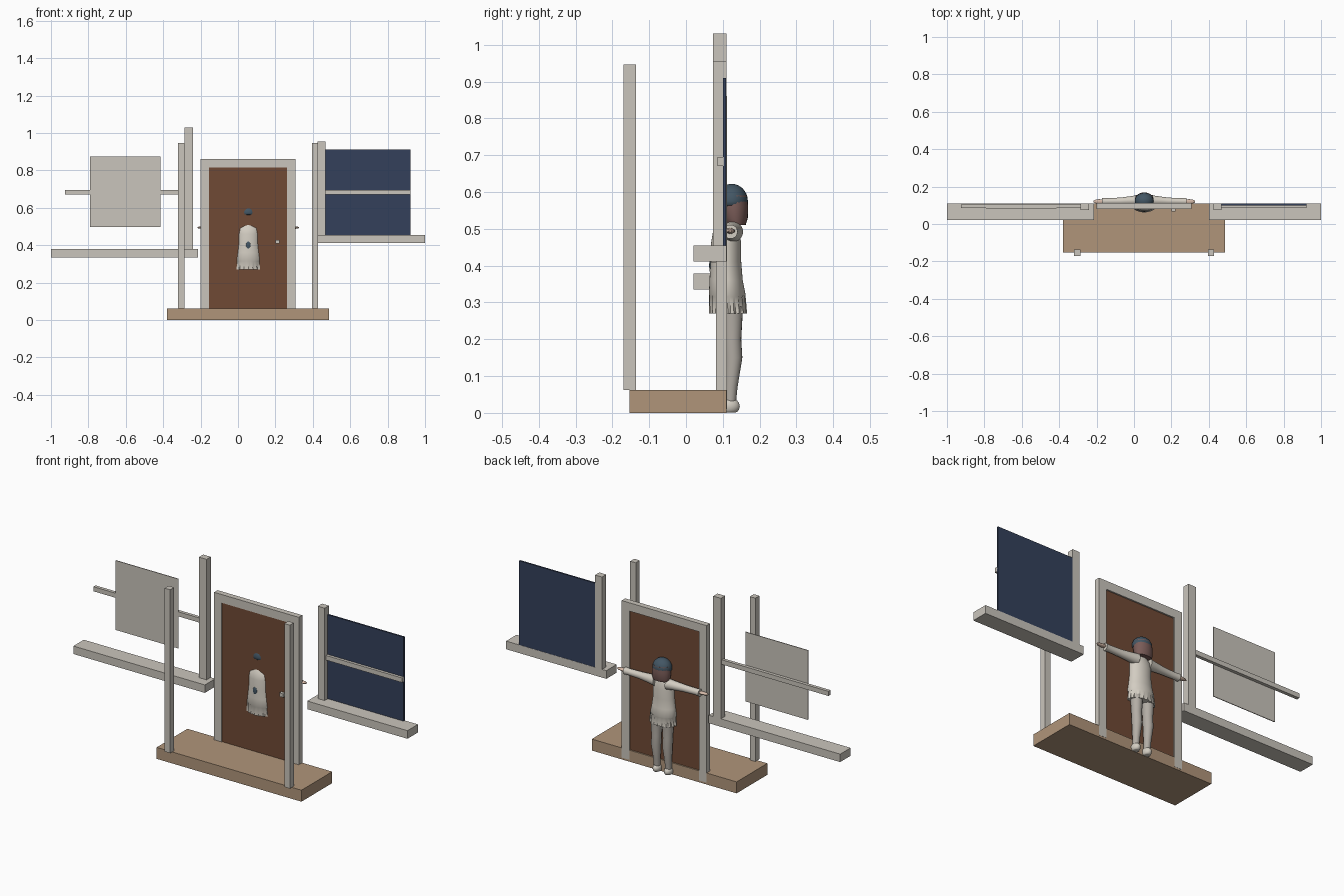
import bpy, bmesh, math
from mathutils import Vector

if "Cube" in bpy.data.objects:
    bpy.data.objects.remove(bpy.data.objects["Cube"], do_unlink=True)


def material(name, hexcode):
    rgb = [int(hexcode[i:i + 2], 16) / 255 for i in (0, 2, 4)]
    lin = [c / 12.92 if c < 0.04 else ((c + 0.055) / 1.055) ** 2.4 for c in rgb]
    m = bpy.data.materials.new(name)
    m.use_nodes = True
    m.diffuse_color = (*lin, 1)
    m.node_tree.nodes["Principled BSDF"].inputs["Base Color"].default_value = (*lin, 1)
    return m


STONE = material("pale stone", "CAC5BC")
WOOD = material("tan wood", "B0957A")
DOOR = material("brown door", "704A35")
NAVY = material("navy panel", "34405B")
CLOTH = material("cream cloth", "D3CDC2")
STOCKING = material("grey stocking", "B3ADA5")
CAP = material("slate cap", "435664")
HAIR = material("mauve brown hair", "7A5C58")
SKIN = material("light skin", "D5B9A8")


def finish(name, bm, mat, smooth=False):
    bmesh.ops.recalc_face_normals(bm, faces=bm.faces)
    me = bpy.data.meshes.new(name)
    bm.to_mesh(me)
    bm.free()
    me.materials.append(mat)
    ob = bpy.data.objects.new(name, me)
    bpy.context.collection.objects.link(ob)
    if smooth:
        bpy.ops.object.select_all(action="DESELECT")
        ob.select_set(True)
        bpy.context.view_layer.objects.active = ob
        bpy.ops.object.shade_smooth_by_angle(angle=math.radians(50))
    return ob


def box(name, x, y, z, mat):
    """Box from (low, high) ranges on each axis."""
    bm = bmesh.new()
    bmesh.ops.create_cube(bm, size=1)
    for v in bm.verts:
        v.co = Vector([(lo + hi) / 2 + c * (hi - lo)
                       for c, (lo, hi) in zip(v.co, (x, y, z))])
    return finish(name, bm, mat)


def loft(name, rings, mat, axis="z", sides=20, pleat=0):
    """Rings of (centre, radius_a, radius_b); the lowest rings can be pleated."""
    bm = bmesh.new()
    loops = []
    for i, (centre, ra, rb) in enumerate(rings):
        loop = []
        for k in range(sides):
            t = math.tau * k / sides
            f = 1 - pleat * (k % 2) if i < 2 else 1
            a, b = ra * f * math.cos(t), rb * f * math.sin(t)
            off = Vector((a, b, 0)) if axis == "z" else Vector((0, a, b))
            loop.append(bm.verts.new(Vector(centre) + off))
        loops.append(loop)
    for p, q in zip(loops, loops[1:]):
        for k in range(sides):
            n = (k + 1) % sides
            bm.faces.new((p[k], p[n], q[n], q[k]))
    bm.faces.new(loops[0])
    bm.faces.new(loops[-1])
    return finish(name, bm, mat, True)


def ellipsoid(name, centre, radii, mat, floor=None):
    bm = bmesh.new()
    bmesh.ops.create_uvsphere(bm, u_segments=24, v_segments=14, radius=1)
    for v in bm.verts:
        v.co = Vector([c + r * p for c, r, p in zip(centre, radii, v.co)])
        if floor is not None:
            v.co.z = max(v.co.z, floor)
    return finish(name, bm, mat, True)


# Porch floor and front posts
box("porch_floor", (-0.38, 0.487), (-0.153, 0.11), (0, 0.062), WOOD)
for side, x in (("right", -0.32), ("left", 0.396)):
    box(side + "_front_post", (x, x + 0.033), (-0.17, -0.136), (0.062, 0.946), STONE)

# Door, frame and handle
box("door", (-0.155, 0.265), (0.085, 0.103), (0.062, 0.817), DOOR)
for side, x in (("right", -0.2), ("left", 0.262)):
    box(side + "_door_jamb", (x, x + 0.045), (0.081, 0.111), (0.01, 0.86), STONE)
box("door_lintel", (-0.155, 0.262), (0.081, 0.111), (0.815, 0.86), STONE)
box("door_handle", (0.2, 0.223), (0.068, 0.087), (0.408, 0.428), STONE)

# Side wings: sill, tall post, rail and panel
box("right_sill", (-1, -0.213), (0.021, 0.11), (0.335, 0.378), STONE)
box("right_tall_post", (-0.286, -0.24), (0.074, 0.11), (0.378, 1.03), STONE)
box("right_rail", (-0.925, -0.286), (0.085, 0.103), (0.67, 0.695), STONE)
box("right_panel", (-0.79, -0.415), (0.082, 0.086), (0.498, 0.874), STONE)
box("left_sill", (0.4, 1), (0.021, 0.11), (0.411, 0.455), STONE)
box("left_tall_post", (0.426, 0.467), (0.074, 0.11), (0.455, 0.955), STONE)
box("left_rail", (0.467, 0.922), (0.085, 0.103), (0.67, 0.695), STONE)
box("left_panel", (0.467, 0.922), (0.1, 0.109), (0.455, 0.91), NAVY)

# Figure: dress with pleated hem
CX = 0.055
dress = [(0.27, 0.114, 0.078, 0.052), (0.315, 0.112, 0.073, 0.05),
         (0.32, 0.112, 0.073, 0.05), (0.36, 0.109, 0.066, 0.045),
         (0.41, 0.108, 0.06, 0.042), (0.46, 0.109, 0.06, 0.041),
         (0.49, 0.109, 0.058, 0.036), (0.51, 0.113, 0.036, 0.026),
         (0.525, 0.115, 0.018, 0.018)]
loft("dress", [((CX, y, z), a, b) for z, y, a, b in dress], CLOTH, sides=40, pleat=0.09)
ellipsoid("dress_buckle", (CX, 0.067, 0.4), (0.012, 0.004, 0.02), CAP)

# Figure: limbs, mirrored about the body centre
leg = [(0.03, 0.12, 0.016), (0.07, 0.122, 0.018), (0.15, 0.128, 0.025),
       (0.2, 0.125, 0.025), (0.29, 0.125, 0.03)]
arm = [(0.035, 0.127, 0.028), (0.07, 0.125, 0.024), (0.13, 0.122, 0.019),
       (0.2, 0.121, 0.017), (0.225, 0.121, 0.019)]
hand = [(0.22, 0.12, 0.01), (0.24, 0.12, 0.013), (0.26, 0.12, 0.01), (0.272, 0.12, 0.004)]
for side, s in (("right", -1), ("left", 1)):
    x = CX + s * 0.034
    loft(side + "_leg", [((x, y, z), r, r) for z, y, r in leg], STOCKING)
    ellipsoid(side + "_shoe", (x, 0.115, 0.018), (0.021, 0.031, 0.024), CLOTH, 0.001)
    loft(side + "_sleeve", [((CX + s * d, y, 0.492), r, r) for d, y, r in arm],
         CLOTH, axis="x")
    loft(side + "_hand", [((CX + s * d, y, 0.494), r, r * 0.6) for d, y, r in hand],
         SKIN, axis="x")

# Figure: head, bobbed hair and cap
ellipsoid("head", (CX, 0.125, 0.56), (0.042, 0.036, 0.05), SKIN)
hair = [(0.51, 0.136, 0.044, 0.026), (0.53, 0.132, 0.05, 0.036),
        (0.56, 0.13, 0.05, 0.039), (0.59, 0.128, 0.047, 0.038)]
loft("hair", [((CX, y, z), a, b) for z, y, a, b in hair], HAIR, sides=24)
ellipsoid("cap", (CX, 0.124, 0.575), (0.051, 0.044, 0.047), CAP, 0.562)
